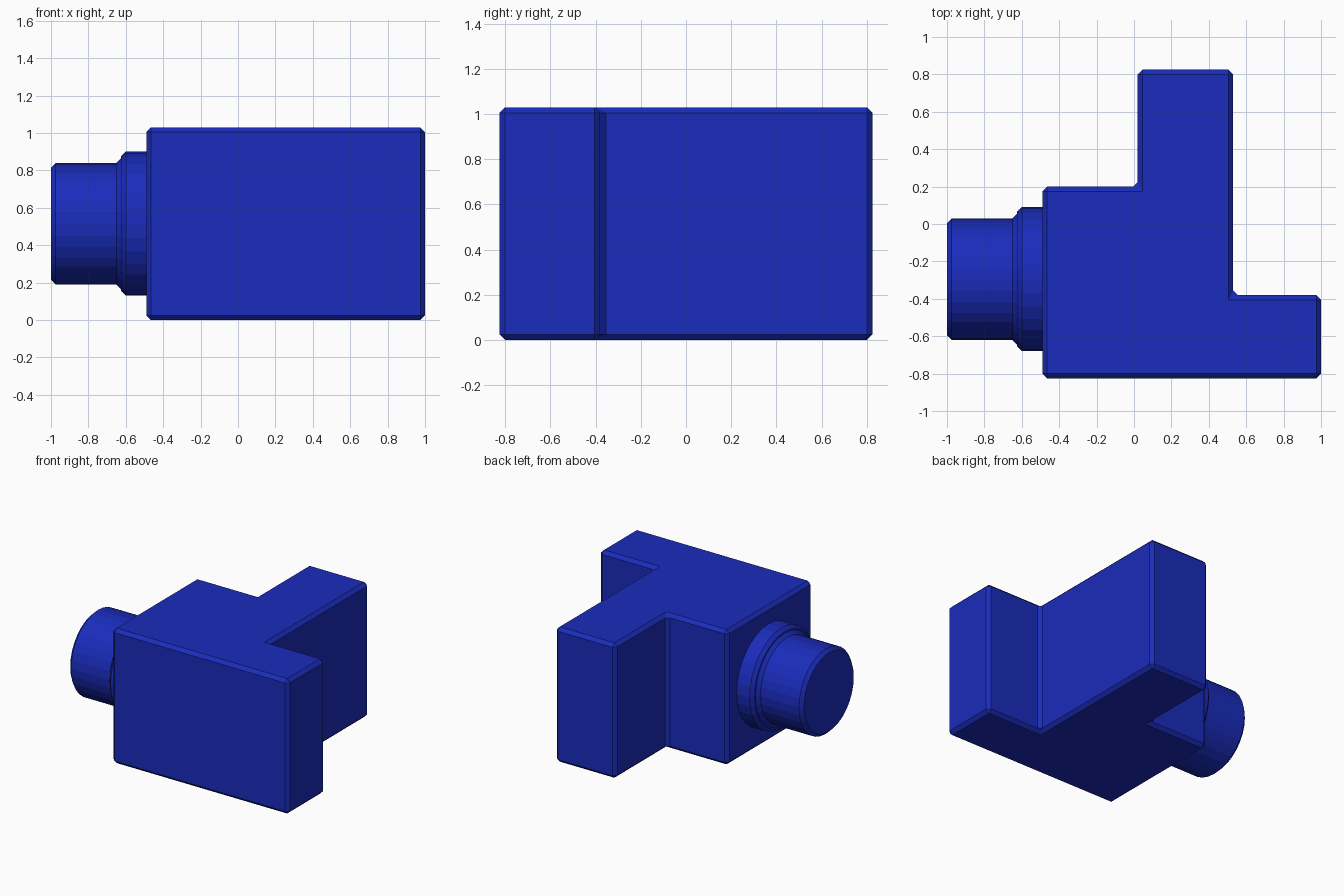
import bpy, bmesh
from math import cos, sin, pi

if "Cube" in bpy.data.objects:
    bpy.data.objects.remove(bpy.data.objects["Cube"])

CHAMFER = 0.025
blue = bpy.data.materials.new("blue")
blue.diffuse_color = (0.01, 0.025, 0.5, 1)
blue.use_nodes = True
blue.node_tree.nodes["Principled BSDF"].inputs["Base Color"].default_value = blue.diffuse_color


def make_object(name, bm):
    bmesh.ops.recalc_face_normals(bm, faces=bm.faces)
    mesh = bpy.data.meshes.new(name)
    bm.to_mesh(mesh)
    bm.free()
    mesh.materials.append(blue)
    obj = bpy.data.objects.new(name, mesh)
    bpy.context.collection.objects.link(obj)
    return obj


# Stepped block: top outline extruded upwards, all edges chamfered
outline = [(-0.49, -0.825), (1, -0.825), (1, -0.38), (0.53, -0.38),
           (0.53, 0.825), (0.02, 0.825), (0.02, 0.2), (-0.49, 0.2)]
bm = bmesh.new()
base = bm.faces.new([bm.verts.new((x, y, 0)) for x, y in outline])
top = bmesh.ops.extrude_face_region(bm, geom=[base], use_keep_orig=True)
bmesh.ops.translate(bm, vec=(0, 0, 1.03),
                    verts=[v for v in top["geom"] if isinstance(v, bmesh.types.BMVert)])
body = make_object("stepped_body", bm)
bevel = body.modifiers.new("chamfer", 'BEVEL')
bevel.width = CHAMFER
bevel.segments = 1
bevel.limit_method = 'ANGLE'

# Round spigot with collar: (x, radius) profile turned about the x axis
profile = [(-1, 0.30), (-0.975, 0.325), (-0.65, 0.325), (-0.625, 0.35),
           (-0.625, 0.36), (-0.60, 0.385), (-0.48, 0.385)]
SIDES, CY, CZ = 32, -0.295, 0.515
bm = bmesh.new()
rings = [[bm.verts.new((x, CY + r * cos(2 * pi * i / SIDES), CZ + r * sin(2 * pi * i / SIDES)))
          for i in range(SIDES)] for x, r in profile]
for a, b in zip(rings, rings[1:]):
    for i in range(SIDES):
        j = (i + 1) % SIDES
        bm.faces.new((a[i], a[j], b[j], b[i]))
bm.faces.new(rings[0])
bm.faces.new(rings[-1])
make_object("round_spigot", bm)
